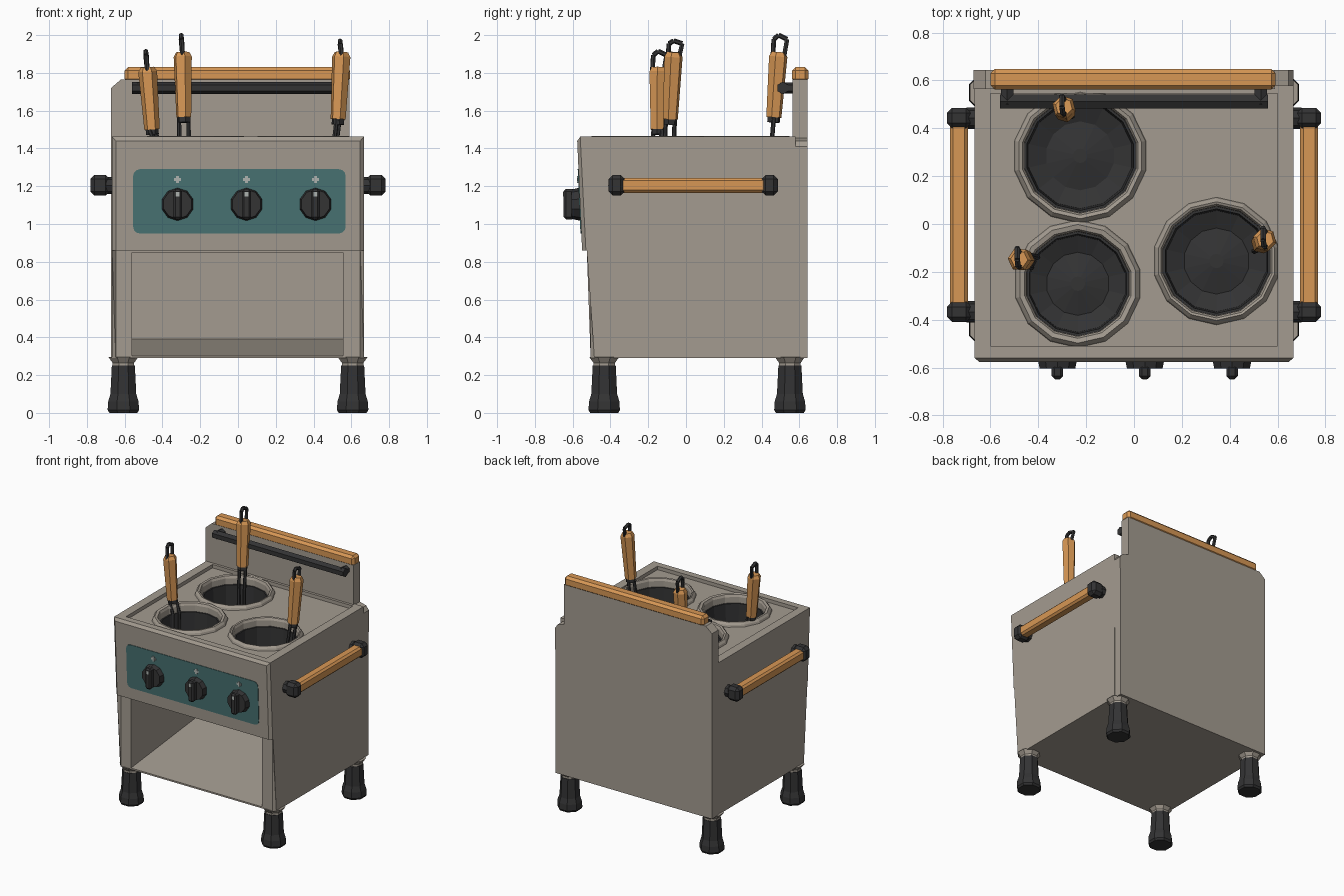
import bpy, bmesh, math
from mathutils import Vector, Matrix

if "Cube" in bpy.data.objects:
    bpy.data.objects.remove(bpy.data.objects["Cube"])


def material(name, rgb):
    m = bpy.data.materials.new(name)
    m.diffuse_color = (*rgb, 1)
    m.use_nodes = True
    m.node_tree.nodes["Principled BSDF"].inputs["Base Color"].default_value = m.diffuse_color
    return m


STEEL = material("warm_steel", (0.37, 0.33, 0.28))
WOOD = material("orange_wood", (0.68, 0.31, 0.09))
DARK = material("dark_rubber", (0.033, 0.033, 0.034))
TEAL = material("teal_panel", (0.065, 0.17, 0.17))
LIGHT = material("pale_marking", (0.42, 0.45, 0.43))


def make(name, mat, bm):
    bmesh.ops.recalc_face_normals(bm, faces=bm.faces[:])
    me = bpy.data.meshes.new(name)
    bm.to_mesh(me)
    bm.free()
    me.materials.append(mat)
    ob = bpy.data.objects.new(name, me)
    bpy.context.collection.objects.link(ob)
    return ob


def prism(bm, pts, vec):
    """Extrude a flat polygon along a vector."""
    a = [bm.verts.new(p) for p in pts]
    b = [bm.verts.new(Vector(p) + Vector(vec)) for p in pts]
    bm.faces.new(a)
    bm.faces.new(b[::-1])
    for i in range(len(a)):
        j = (i + 1) % len(a)
        bm.faces.new((a[i], b[i], b[j], a[j]))


def box(bm, lo, hi, bevel=0.0):
    lo, hi = Vector(lo), Vector(hi)
    m = Matrix.Translation((lo + hi) / 2) @ Matrix.Diagonal((*(hi - lo), 1))
    vs = bmesh.ops.create_cube(bm, size=1, matrix=m)["verts"]
    if bevel:
        es = list({e for v in vs for e in v.link_edges})
        bmesh.ops.bevel(bm, geom=es, offset=bevel, segments=1, affect='EDGES')


def rod(bm, p, q, r1, r2=None, n=6):
    p, q = Vector(p), Vector(q)
    d = q - p
    m = Matrix.Translation((p + q) / 2) @ d.to_track_quat('Z', 'Y').to_matrix().to_4x4()
    bmesh.ops.create_cone(bm, cap_ends=True, segments=n, radius1=r1,
                          radius2=r1 if r2 is None else r2, depth=d.length, matrix=m)


def lathe(bm, cx, cy, prof, n, loop=False):
    """Revolve (radius, z) points about a vertical axis; capped, or a closed loop."""
    rings = [[bm.verts.new((cx + r * math.cos(math.tau * (i + .5) / n),
                            cy + r * math.sin(math.tau * (i + .5) / n), z))
              for i in range(n)] for r, z in prof]
    for a, b in zip(rings, rings[1:] + (rings[:1] if loop else [])):
        for i in range(n):
            j = (i + 1) % n
            bm.faces.new((a[i], a[j], b[j], b[i]))
    if not loop:
        bm.faces.new(rings[0])
        bm.faces.new(rings[-1])


def front_y(z):
    """Depth of the slightly leaning control front."""
    return -0.55 - 0.025 * (z - 0.86) / 0.59


WELLS = [(-0.225, 0.285, 0.24, 0.285), (-0.235, -0.25, 0.22, 0.27), (0.345, -0.155, 0.23, 0.27)]

# cabinet body, extruded side profile
bm = bmesh.new()
prism(bm, [(-0.667, y, z) for y, z in [(-0.505, 0.29), (0.58, 0.29), (0.58, 1.462),
      (-0.56, 1.462), (-0.576, 1.44), (-0.55, 0.86), (-0.505, 0.86)]], (1.334, 0, 0))
corners = [e for e in bm.edges if abs(e.verts[0].co.x - e.verts[1].co.x) < 0.01
           and (e.verts[0].co.y + e.verts[1].co.y) / 2 < 0.5
           and abs(e.verts[0].co.z - e.verts[1].co.z) > 0.1]
bmesh.ops.bevel(bm, geom=corners, offset=0.02, segments=1, affect='EDGES')
body = make("cabinet_body", STEEL, bm)

# cutters: sunken top tray, open shelf bay, three wells
cutters = []
bm = bmesh.new()
box(bm, (-0.6, -0.51, 1.435), (0.6, 0.545, 1.6))
cutters.append(make("tray_cutter", STEEL, bm))
bm = bmesh.new()
prism(bm, [(-0.56, y, z) for y, z in [(-0.7, 0.302), (-0.505, 0.302), (0.3, 0.39),
      (0.3, 0.85), (-0.7, 0.85)]], (1.117, 0, 0))
cutters.append(make("shelf_cutter", STEEL, bm))
for x, y, r, _ in WELLS:
    bm = bmesh.new()
    lathe(bm, x, y, [(r + 0.006, 1.1), (r + 0.006, 1.7)], 14)
    cutters.append(make("well_cutter", STEEL, bm))
bpy.context.view_layer.objects.active = body
for c in cutters:
    c.hide_render = True
    mod = body.modifiers.new("cut", 'BOOLEAN')
    mod.operation, mod.solver, mod.object = 'DIFFERENCE', 'EXACT', c
    bpy.ops.object.modifier_apply(modifier=mod.name)
    bpy.data.objects.remove(c)

# back plate rising into a splash guard
bm = bmesh.new()
prism(bm, [(x, 0.565, z) for x, z in [(-0.672, 0.29), (0.662, 0.29), (0.667, 1.41), (0.645, 1.44),
      (0.59, 1.455), (0.59, 1.765), (-0.62, 1.765), (-0.672, 1.72)]], (0, 0.078, 0))
make("back_plate", STEEL, bm)

# wooden cap and dark hanging rail on the splash guard
bm = bmesh.new()
box(bm, (-0.6, 0.562, 1.75), (0.592, 0.648, 1.83), 0.018)
make("splash_guard_cap", WOOD, bm)
bm = bmesh.new()
rod(bm, (-0.56, 0.512, 1.72), (0.56, 0.512, 1.72), 0.033)
for x in (-0.53, 0.53):
    rod(bm, (x, 0.5, 1.72), (x, 0.58, 1.72), 0.03)
make("hanging_rail", DARK, bm)

# raised well collars and dark strainer bowls
for i, (x, y, r, ro) in enumerate(WELLS):
    bm = bmesh.new()
    lathe(bm, x, y, [(ro, 1.425), (ro - 0.008, 1.45), (ro - 0.022, 1.466), (r + 0.008, 1.462),
                     (r, 1.445), (r - 0.004, 1.33), (r + 0.012, 1.33), (r + 0.012, 1.42)], 14, True)
    make(f"well_collar_{i + 1}", STEEL, bm)
    bm = bmesh.new()
    lathe(bm, x, y, [(r * 0.9, 1.12), (r + 0.003, 1.2), (r + 0.003, 1.4), (r - 0.012, 1.4),
                     (r * 0.92, 1.23), (r * 0.6, 1.2), (0.03, 1.225)], 14)
    make(f"strainer_bowl_{i + 1}", DARK, bm)

# strainer handles: grip bottom, grip top, prong spread direction, prong foot
GRIPS = [((-0.287, 0.465, 1.565), (-0.293, 0.49, 1.91), (1, 0), (-0.285, 0.45), 0.09),
         ((-0.455, -0.15, 1.50), (-0.48, -0.148, 1.83), (0.5, 0.86), (-0.415, -0.16), 0.085),
         ((0.53, -0.083, 1.555), (0.548, -0.065, 1.91), (0.3, 0.95), (0.51, -0.09), 0.06)]
for i, (a, b, (sx, sy), (fx, fy), h) in enumerate(GRIPS):
    a, b = Vector(a), Vector(b)
    bm = bmesh.new()
    rod(bm, a, a.lerp(b, 0.93), 0.041, 0.05)
    rod(bm, a.lerp(b, 0.93), b, 0.05, 0.036)
    make(f"strainer_grip_{i + 1}", WOOD, bm)
    bm = bmesh.new()
    rod(bm, a - (b - a) * 0.08, a.lerp(b, 0.03), 0.034, 0.034)
    for s in (-0.025, 0.025):
        o = Vector((sx * s, sy * s, 0))
        rod(bm, a + o, Vector((fx, fy, 1.39)) + o, 0.012)
        rod(bm, Vector((fx, fy, 1.4)) + o, Vector((fx, fy, 1.21)) + o, 0.012)
    loop = [b + Vector(p) for p in [(0, -0.03, -0.02), (-0.005, -0.025, h * 0.75), (-0.008, 0, h),
                                    (-0.008, 0.045, h * 0.75), (0, 0.03, -0.02)]]
    for p, q in zip(loop, loop[1:]):
        rod(bm, p, q, 0.013)
    make(f"strainer_wire_{i + 1}", DARK, bm)

# teal control panel with rounded corners
bm = bmesh.new()
pts = []
for cx, cz, t in [(0.535, 1.255, 0), (-0.52, 1.255, 90), (-0.52, 0.985, 180), (0.535, 0.985, 270)]:
    for k in (0, 30, 60, 90):
        w = math.radians(t + k)
        z = cz + 0.035 * math.sin(w)
        pts.append((cx + 0.035 * math.cos(w), front_y(z) - 0.005, z))
prism(bm, pts, (0, 0.009, 0))
make("control_panel", TEAL, bm)

# knobs with grip bars, pointer marks and indicator crosses
for i, x in enumerate((-0.32, 0.045, 0.41)):
    bm = bmesh.new()
    rod(bm, (x, -0.55, 1.105), (x, -0.605, 1.105), 0.09, 0.078, 10)
    box(bm, (x - 0.024, -0.648, 1.025), (x + 0.024, -0.59, 1.185), 0.012)
    make(f"knob_{i + 1}", DARK, bm)
    bm = bmesh.new()
    box(bm, (x - 0.01, -0.651, 1.145), (x + 0.01, -0.645, 1.17))
    y = front_y(1.235) - 0.009
    box(bm, (x - 0.019, y, 1.227), (x + 0.019, y + 0.006, 1.243))
    box(bm, (x - 0.008, y - 0.001, 1.216), (x + 0.008, y + 0.005, 1.254))
    make(f"knob_marks_{i + 1}", LIGHT, bm)

# side carrying handles and feet, mirrored left and right
for side, s in (("left", -1), ("right", 1)):
    bm = bmesh.new()
    box(bm, (min(s * 0.695, s * 0.77), -0.35, 1.165), (max(s * 0.695, s * 0.77), 0.43, 1.243), 0.014)
    make(f"{side}_side_handle", WOOD, bm)
    bm = bmesh.new()
    for y in (-0.367, 0.443):
        box(bm, (min(s * 0.68, s * 0.782), y - 0.043, 1.15), (max(s * 0.68, s * 0.782), y + 0.043, 1.26), 0.022)
        rod(bm, (s * 0.65, y, 1.205), (s * 0.70, y, 1.205), 0.045, 0.045, 8)
    make(f"{side}_handle_brackets", DARK, bm)
    for end, y in (("front", -0.433), ("back", 0.55)):
        bm = bmesh.new()
        lathe(bm, s * 0.607, y, [(0.08, 0), (0.09, 0.015), (0.087, 0.06), (0.074, 0.1), (0.066, 0.25)], 8)
        make(f"{end}_{side}_foot", DARK, bm)
        bm = bmesh.new()
        lathe(bm, s * 0.607, y, [(0.062, 0.24), (0.062, 0.265), (0.085, 0.295)], 8)
        make(f"{end}_{side}_leg_socket", STEEL, bm)
